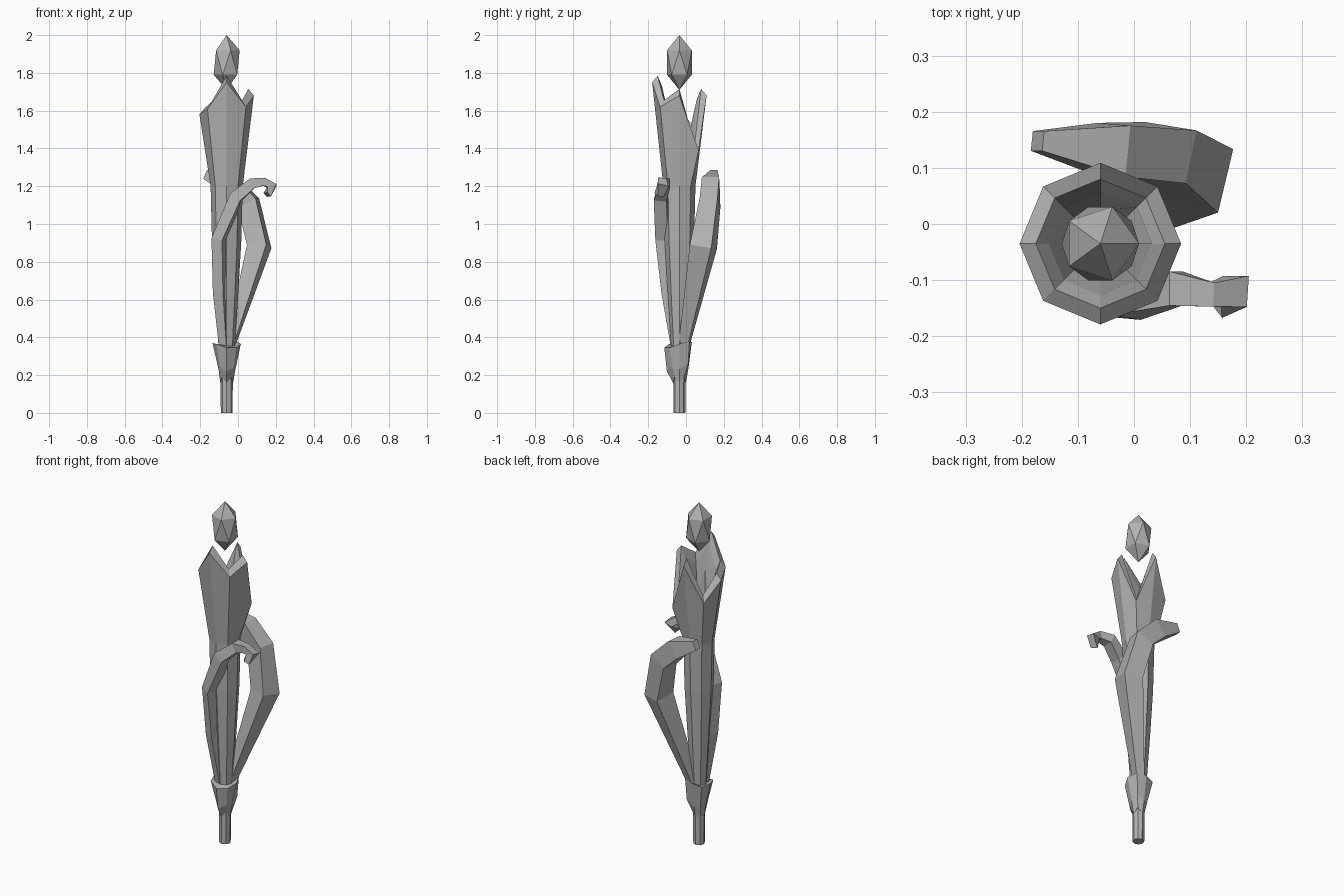
import bpy
import bmesh
from math import sin, cos, radians, tau
from mathutils import Vector

cube = bpy.data.objects.get("Cube")
if cube:
    bpy.data.objects.remove(cube, do_unlink=True)

AXIS = Vector((-0.06, -0.035, 0))  # centre line of stem, body and bud

grey = bpy.data.materials.new("stone_grey")
grey.use_nodes = True
colour = (0.45, 0.45, 0.45, 1)
grey.diffuse_color = colour
grey.node_tree.nodes["Principled BSDF"].inputs["Base Color"].default_value = colour


def finish(name, bm):
    bmesh.ops.recalc_face_normals(bm, faces=bm.faces)
    mesh = bpy.data.meshes.new(name)
    bm.to_mesh(mesh)
    bm.free()
    mesh.materials.append(grey)
    obj = bpy.data.objects.new(name, mesh)
    bpy.context.collection.objects.link(obj)


def loft(name, rings):
    """Skin a list of equal point rings and cap both ends."""
    bm = bmesh.new()
    loops = [[bm.verts.new(p) for p in ring] for ring in rings]
    n = len(loops[0])
    for low, high in zip(loops, loops[1:]):
        for i in range(n):
            j = (i + 1) % n
            bm.faces.new((low[i], low[j], high[j], high[i]))
    for end in (loops[0], loops[-1]):
        centre = bm.verts.new(sum((v.co for v in end), Vector()) / n)
        for i in range(n):
            bm.faces.new((end[i], end[(i + 1) % n], centre))
    finish(name, bm)


def ring(radii, heights, n=8):
    """Ring about the axis, starting at +x; each value is a number or a list."""
    pick = lambda v, i: v[i] if isinstance(v, list) else v
    return [AXIS + Vector((pick(radii, i) * cos(tau * i / n),
                           pick(radii, i) * sin(tau * i / n),
                           pick(heights, i))) for i in range(n)]


def tendril(name, path):
    """Sweep a four-sided section; points are x, y, z, depth, width, twist in degrees."""
    points = [Vector(p[:3]) for p in path]
    rings = []
    for k, p in enumerate(points):
        ahead = points[min(k + 1, len(points) - 1)] - p
        behind = p - points[max(k - 1, 0)]
        t = (ahead.normalized() + behind.normalized()).normalized()
        u = Vector((0, 1, 0))
        u = (u - t * u.dot(t)).normalized()
        v = t.cross(u)
        depth, width, twist = path[k][3:]
        angles = [radians(twist) + tau * i / 4 for i in range(4)]
        rings.append([p + u * depth * cos(a) + v * width * sin(a) for a in angles])
    loft(name, rings)


# Stem
loft("stem", [ring(0.031, 0), ring(0.033, 0.2), ring(0.042, 0.36)])

# Leafy cup around the bottom of the body, bulging at the front and one back corner
belly = [0.046, 0.066, 0.047, 0.047, 0.043, 0.047, 0.066, 0.052]
flare = [0.075, 0.075, 0.066, 0.076, 0.075, 0.077, 0.08, 0.072]
lip = [0.365, 0.38, 0.375, 0.36, 0.37, 0.365, 0.345, 0.345]
loft("cup", [
    ring([0.034, 0.036] * 4, [0.16, 0.19] * 4),
    ring(belly, [0.23, 0.26, 0.23, 0.24, 0.23, 0.24, 0.22, 0.24]),
    ring(flare, lip),
    ring(0.04, 0.355),
])

# Flower body with an uneven, pointed and hollow rim
rim = [1.68, 1.39, 1.68, 1.47, 1.58, 1.61, 1.75, 1.62]
loft("flower_body", [
    ring(0.043, 0.35),
    ring(0.062, 0.64),
    ring(0.078, 0.92),
    ring(0.085, 1.2),
    ring(0.144, rim),
    ring(0.115, [z + 0.035 for z in rim]),
    ring(0.092, [z - 0.02 for z in rim]),
    ring(0.058, [z - 0.17 for z in rim]),
    ring(0.045, 1.16),
])

# Floating bud above the rim
bm = bmesh.new()
bmesh.ops.create_icosphere(bm, subdivisions=1, radius=1)
bmesh.ops.scale(bm, vec=(0.077, 0.077, 0.145), verts=bm.verts)
bmesh.ops.translate(bm, vec=AXIS + Vector((0, 0, 1.855)), verts=bm.verts)
finish("bud", bm)

# Large tendril curling behind the body
tendril("back_tendril", [
    (-0.04, -0.01, 0.36, 0.035, 0.03, 30),
    (0.112, 0.092, 0.88, 0.084, 0.075, 30),
    (0.056, 0.127, 1.11, 0.068, 0.076, 36),
    (-0.04, 0.132, 1.205, 0.065, 0.074, 42),
    (-0.172, 0.148, 1.262, 0.025, 0.036, 45),
])

# Slim tendril in front, with a hooked tip
tendril("front_tendril", [
    (-0.075, -0.055, 0.36, 0.03, 0.03, 25),
    (-0.097, -0.088, 0.64, 0.047, 0.04, 25),
    (-0.1, -0.114, 0.92, 0.052, 0.044, 22),
    (-0.012, -0.133, 1.14, 0.048, 0.046, 38),
    (0.075, -0.115, 1.215, 0.043, 0.04, 45),
    (0.138, -0.126, 1.224, 0.03, 0.03, 45),
    (0.18, -0.12, 1.2, 0.04, 0.034, 45),
    (0.155, -0.143, 1.155, 0.027, 0.022, 10),
])
